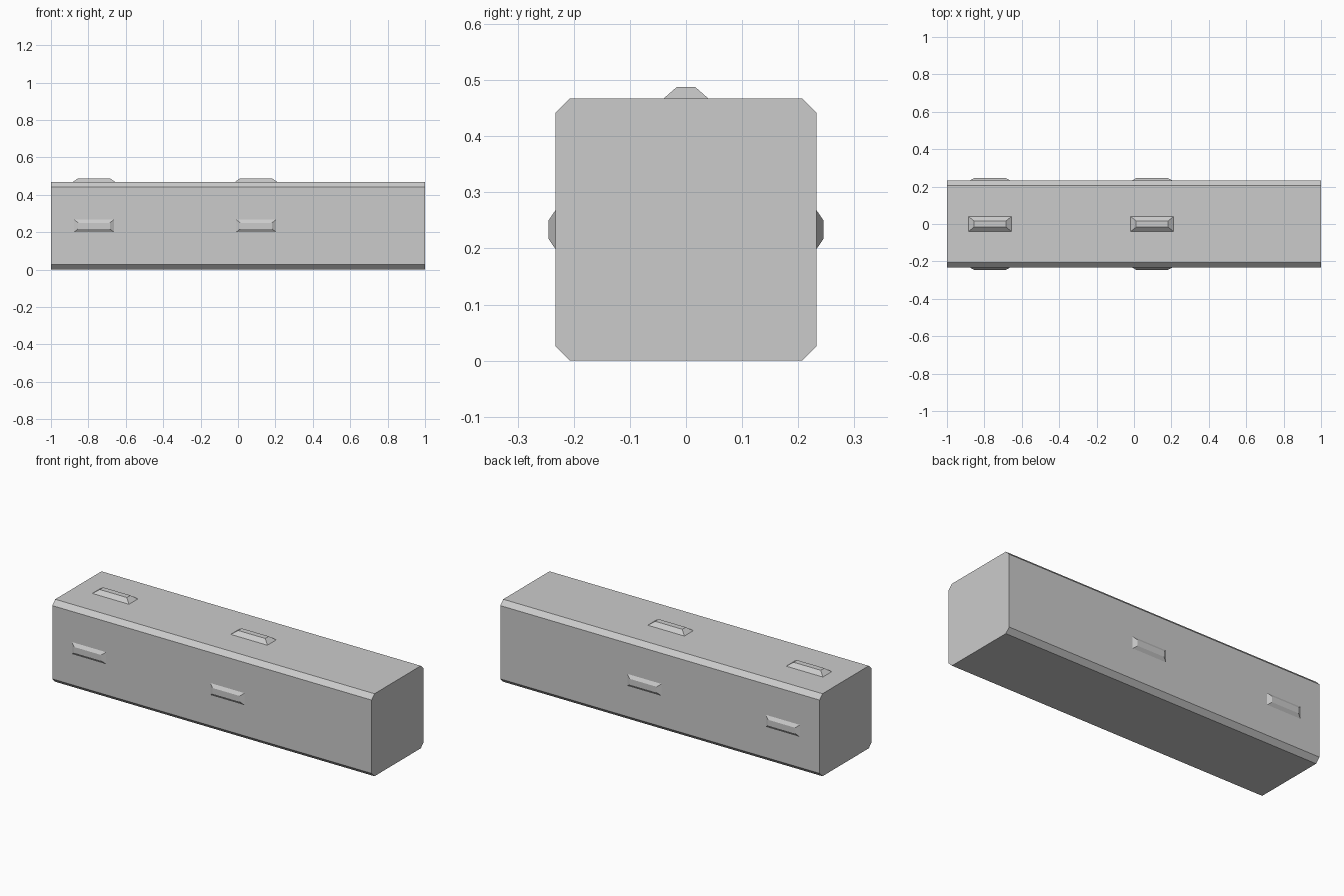
import bpy, bmesh
from mathutils import Matrix
from math import radians

cube = bpy.data.objects.get("Cube")
if cube:
    bpy.data.objects.remove(cube, do_unlink=True)

GREY = (0.6, 0.6, 0.6, 1)
grey = bpy.data.materials.new("plain grey")
grey.use_nodes = True
grey.diffuse_color = GREY
grey.node_tree.nodes["Principled BSDF"].inputs["Base Color"].default_value = GREY

HALF, HEIGHT, CHAMFER = 0.233, 0.467, 0.026


def finish(name, bm):
    bmesh.ops.recalc_face_normals(bm, faces=bm.faces)
    mesh = bpy.data.meshes.new(name)
    bm.to_mesh(mesh)
    bm.free()
    mesh.materials.append(grey)
    obj = bpy.data.objects.new(name, mesh)
    bpy.context.collection.objects.link(obj)
    return obj


# Long beam with its four lengthwise edges chamfered
bm = bmesh.new()
bmesh.ops.create_cube(bm, size=1)
bmesh.ops.scale(bm, verts=bm.verts, vec=(2, 2 * HALF, HEIGHT))
bmesh.ops.translate(bm, verts=bm.verts, vec=(0, 0, HEIGHT / 2))
long_edges = [e for e in bm.edges if abs(e.verts[0].co.x - e.verts[1].co.x) > 1]
bmesh.ops.bevel(bm, geom=long_edges, offset=CHAMFER, segments=1, affect='EDGES')
finish("beam", bm)


def lug(name, base, top, height, place):
    """Raised block with sloping sides, its base lying on the beam."""
    bm = bmesh.new()
    bmesh.ops.create_cube(bm, size=2)
    for v in bm.verts:
        upper = v.co.z > 0
        half_x, half_y = top if upper else base
        v.co = (v.co.x * half_x, v.co.y * half_y, height if upper else 0)
    bmesh.ops.transform(bm, matrix=place, verts=bm.verts)
    finish(name, bm)


# Two rows of lugs along the top and both sides
for x, row in ((-0.77, "right"), (0.097, "left")):
    lug(f"top_lug_{row}", (0.115, 0.04), (0.085, 0.016), 0.021,
        Matrix.Translation((x, 0, HEIGHT)))
    for sign, side in ((-1, "front"), (1, "back")):
        place = Matrix.Translation((x, sign * HALF, HEIGHT / 2)) @ Matrix.Rotation(radians(-90 * sign), 4, 'X')
        lug(f"{side}_lug_{row}", (0.107, 0.034), (0.085, 0.0165), 0.012, place)
